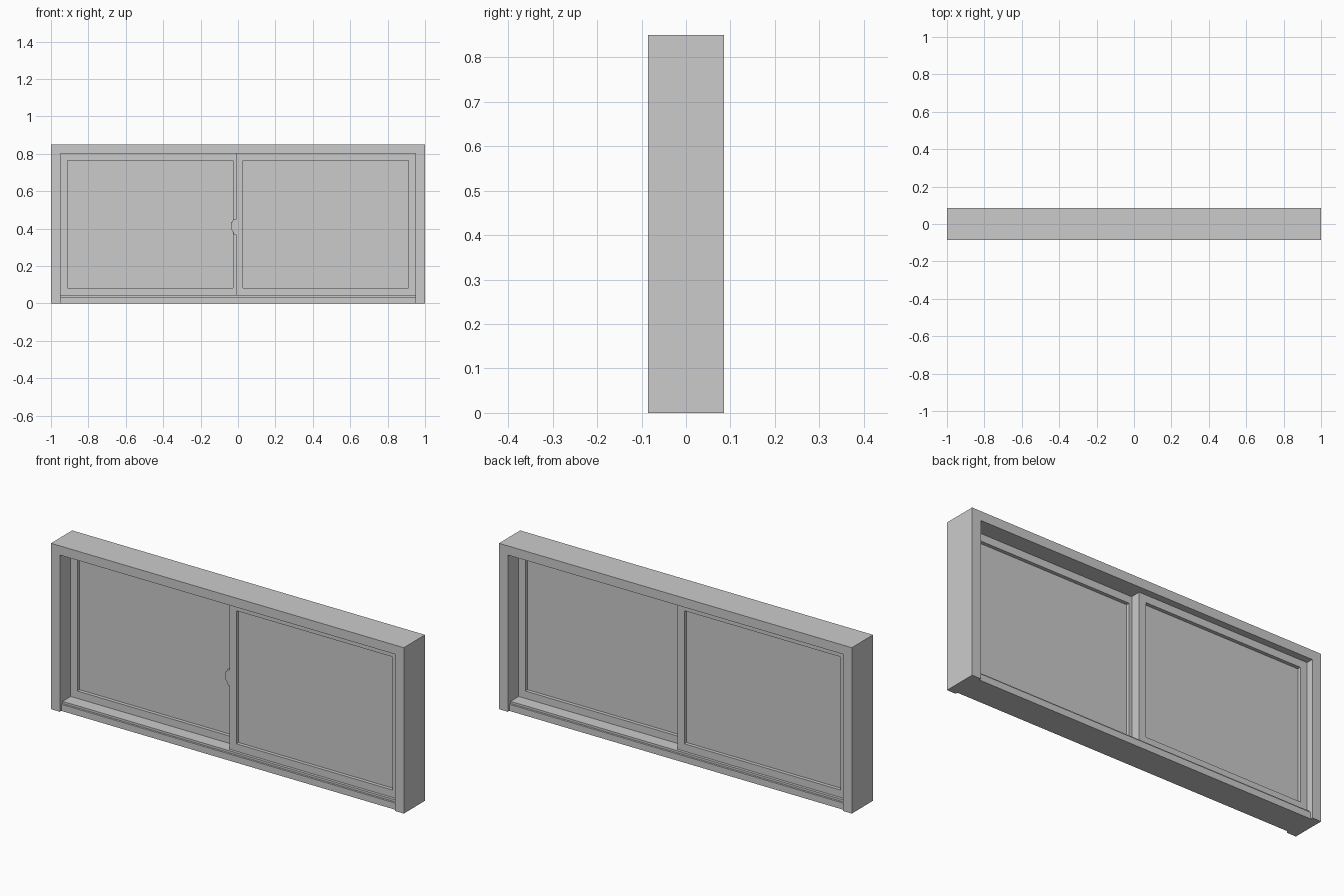
import bpy, bmesh

if "Cube" in bpy.data.objects:
    bpy.data.objects.remove(bpy.data.objects["Cube"])

D = 0.086          # half depth of the frame
IN = 0.95          # inner half width
TOP = 0.803        # underside of the head
SILL = 0.045       # top of the sill


def add_object(name, bm):
    bmesh.ops.recalc_face_normals(bm, faces=bm.faces)
    me = bpy.data.meshes.new(name)
    bm.to_mesh(me)
    bm.free()
    ob = bpy.data.objects.new(name, me)
    bpy.context.collection.objects.link(ob)
    return ob


def prism(name, points, shift):
    """Extrude a closed 3D outline along a vector."""
    bm = bmesh.new()
    face = bm.faces.new([bm.verts.new(p) for p in points])
    ext = bmesh.ops.extrude_face_region(bm, geom=[face])
    verts = [g for g in ext["geom"] if isinstance(g, bmesh.types.BMVert)]
    bmesh.ops.translate(bm, verts=verts, vec=shift)
    return add_object(name, bm)


def rect(x0, x1, z0, z1):
    return [(x0, z0), (x1, z0), (x1, z1), (x0, z1)]


def ring(name, outer, inner, y0, y1):
    """Rectangular border with a through opening."""
    bm = bmesh.new()
    v = [[bm.verts.new((x, y, z)) for x, z in loop]
         for loop, y in ((outer, y0), (inner, y0), (inner, y1), (outer, y1))]
    for a in range(4):
        for i in range(4):
            j = (i + 1) % 4
            bm.faces.new((v[a][i], v[a][j], v[(a + 1) % 4][j], v[(a + 1) % 4][i]))
    return add_object(name, bm)


def sash(name, x0, x1, y0, y1):
    """Sliding panel: border plus a recessed pane."""
    w = 0.038
    inner = rect(x0 + w, x1 - w, SILL + w, TOP - w)
    ring(name + "_sash", rect(x0, x1, SILL, TOP), inner, y0, y1)
    yc = (y0 + y1) / 2
    prism(name + "_glass", [(x, yc - 0.006, z) for x, z in inner], (0, 0.012, 0))


# Outer frame: jambs and head in one piece
outline = [(-1, 0), (-IN, 0), (-IN, TOP), (IN, TOP), (IN, 0), (1, 0), (1, 0.85), (-1, 0.85)]
prism("outer_frame", [(x, -D, z) for x, z in outline], (0, 2 * D, 0))

# Stepped sill between the jambs
half = [(0.074, 0), (0.074, 0.034), (0.064, 0.034), (0.064, SILL)]
profile = half + [(-y, z) for y, z in reversed(half)]
prism("sill", [(-IN, y, z) for y, z in profile], (2 * IN, 0, 0))

# Two sliding panels on separate tracks
sash("front", -0.012, IN, -0.05, -0.002)
sash("rear", -IN, 0.012, 0.002, 0.05)

# Latch on the meeting edge of the front panel
latch = [(-0.012, 0.37), (-0.012, 0.45), (-0.027, 0.45), (-0.03, 0.435), (-0.037, 0.435),
         (-0.037, 0.395), (-0.03, 0.39), (-0.022, 0.37)]
prism("latch", [(x, -0.05, z) for x, z in latch], (0, 0.018, 0))
